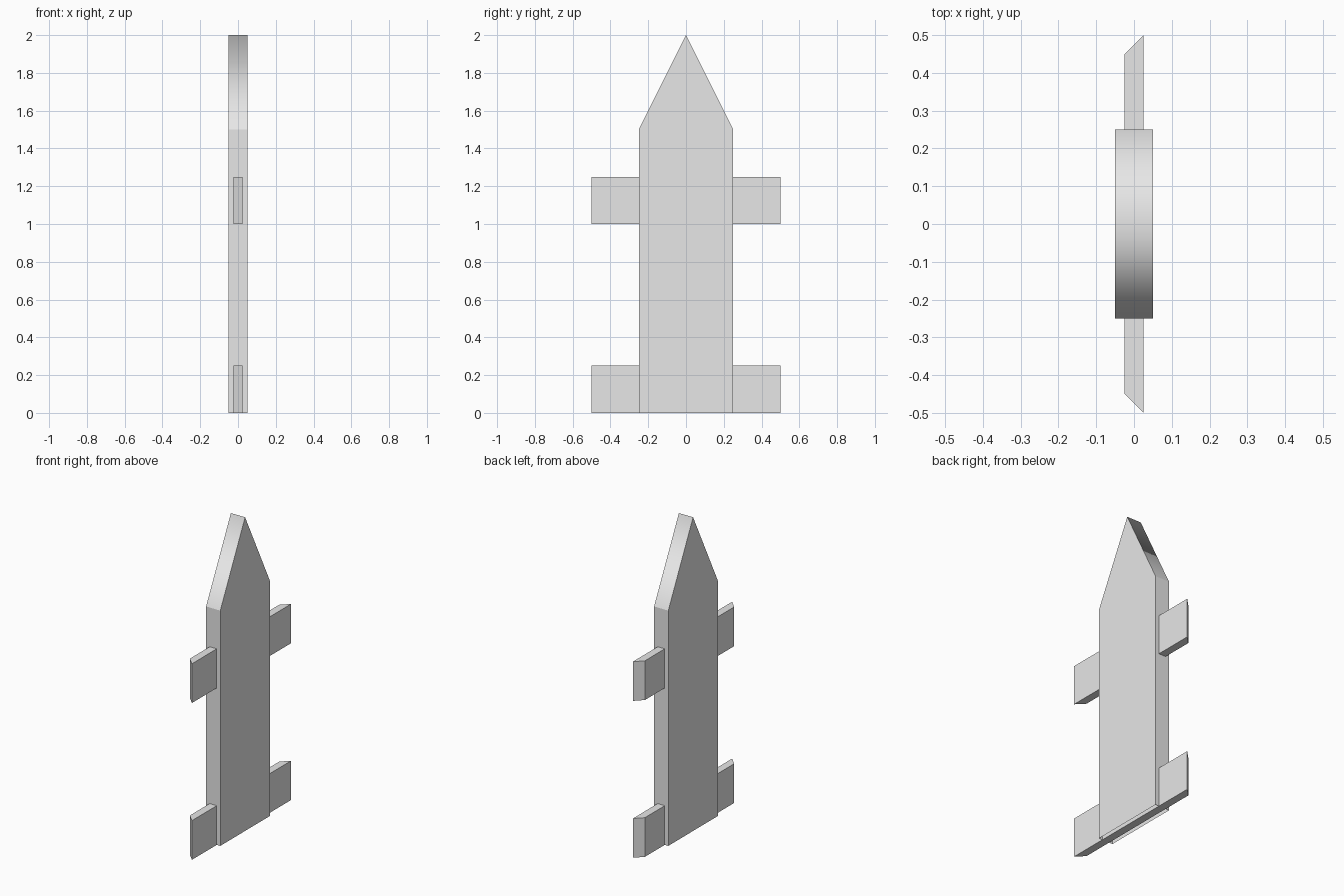
import bpy
import bmesh

cube = bpy.data.objects.get("Cube")
if cube:
    bpy.data.objects.remove(cube, do_unlink=True)

grey = bpy.data.materials.new("light grey")
grey.use_nodes = True
grey.diffuse_color = (0.8, 0.8, 0.8, 1)
grey.node_tree.nodes["Principled BSDF"].inputs["Base Color"].default_value = (0.8, 0.8, 0.8, 1)


def prism(name, outline, direction, finish=None):
    """Extrude a flat outline of 3D points along a direction into a solid."""
    bm = bmesh.new()
    face = bm.faces.new([bm.verts.new(p) for p in outline])
    grown = bmesh.ops.extrude_face_region(bm, geom=[face], use_keep_orig=True)
    verts = [g for g in grown["geom"] if isinstance(g, bmesh.types.BMVert)]
    bmesh.ops.translate(bm, verts=verts, vec=direction)
    bmesh.ops.recalc_face_normals(bm, faces=bm.faces)
    if finish:
        finish(bm)
    mesh = bpy.data.meshes.new(name)
    bm.to_mesh(mesh)
    bm.free()
    mesh.materials.append(grey)
    obj = bpy.data.objects.new(name, mesh)
    bpy.context.collection.objects.link(obj)
    return obj


def finish_picket(bm):
    """Blend the shading over the point and leave the underside open."""
    for f in bm.faces:
        f.smooth = 0.1 < f.normal.z < 0.9
    under = [f for f in bm.faces if f.normal.z < -0.9]
    bmesh.ops.delete(bm, geom=under, context='FACES_ONLY')


# Pointed upright board
half, thick = 0.25, 0.1
profile = [(-half, 0), (half, 0), (half, 1.5), (0, 2), (-half, 1.5)]
prism("picket_board", [(-thick / 2, y, z) for y, z in profile],
      (thick, 0, 0), finish_picket)

# Two cross rails with mitred ends, running through the board
plan = [(0.025, -0.5), (0.025, 0.5), (-0.025, 0.45), (-0.025, -0.45)]
for name, base in (("lower_rail", 0), ("upper_rail", 1)):
    prism(name, [(x, y, base) for x, y in plan], (0, 0, 0.25))
